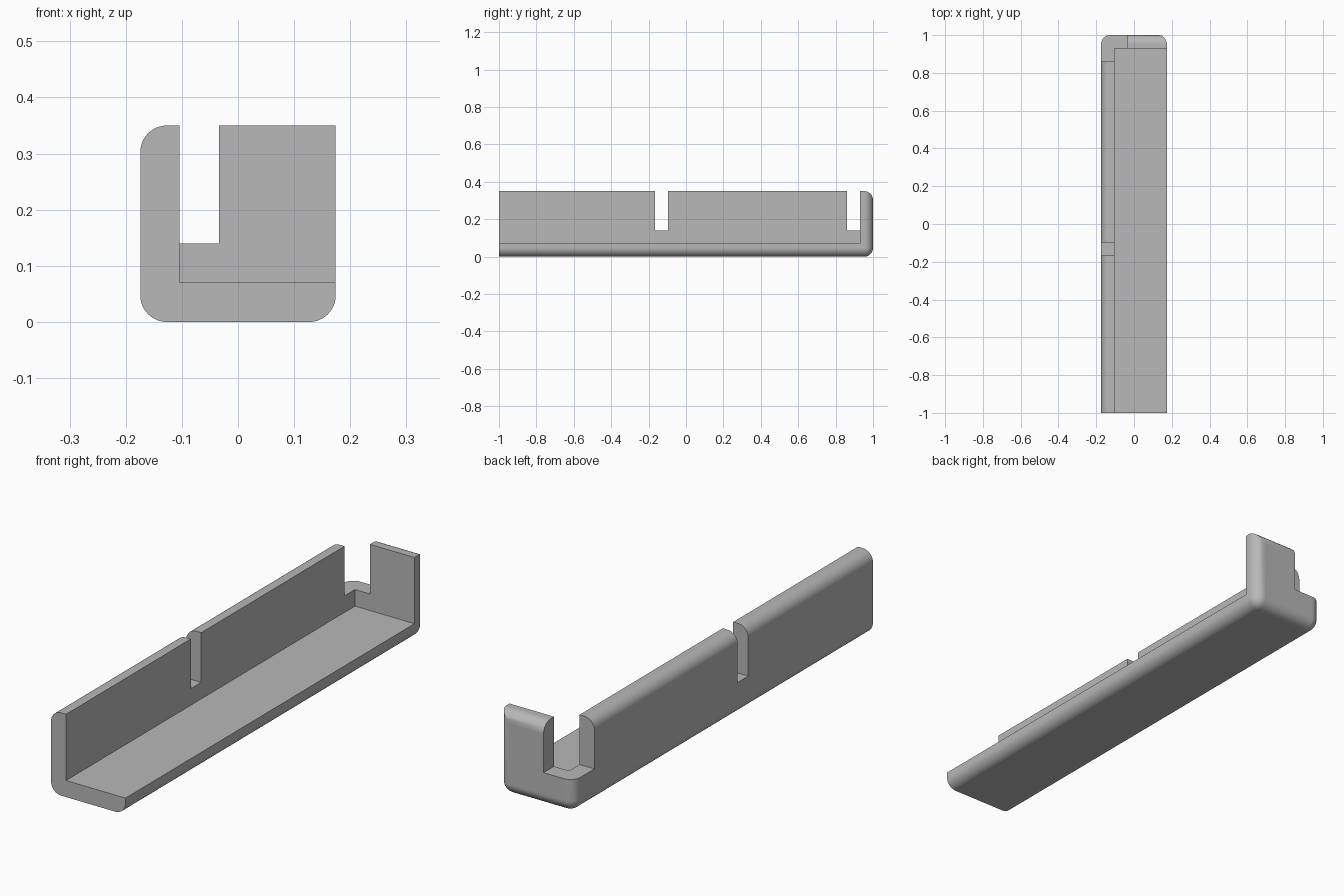
import bpy, bmesh
from math import radians

cube = bpy.data.objects.get("Cube")
if cube:
    bpy.data.objects.remove(cube, do_unlink=True)

HALF_W, HALF_L, HEIGHT = 0.174, 1.0, 0.35
WALL, RADIUS, NOTCH_Z = 0.07, 0.047, 0.14
OVER = 0.1  # how far cutters reach past the body

grey = bpy.data.materials.new("plain grey")
grey.use_nodes = True
colour = (0.48, 0.48, 0.48, 1)
grey.diffuse_color = colour
grey.node_tree.nodes["Principled BSDF"].inputs["Base Color"].default_value = colour


def box(name, low, high, rounded=None):
    """Box between two corners; edges accepted by rounded(midpoint) get a fillet."""
    bm = bmesh.new()
    bmesh.ops.create_cube(bm, size=1)
    for v in bm.verts:
        v.co = [(a + b) / 2 + c * (b - a) for a, b, c in zip(low, high, v.co)]
    if rounded:
        edges = [e for e in bm.edges if rounded((e.verts[0].co + e.verts[1].co) / 2)]
        bmesh.ops.bevel(bm, geom=edges, offset=RADIUS, segments=12,
                        profile=0.5, affect='EDGES')
    mesh = bpy.data.meshes.new(name)
    bm.to_mesh(mesh)
    bm.free()
    mesh.materials.append(grey)
    obj = bpy.data.objects.new(name, mesh)
    bpy.context.collection.objects.link(obj)
    return obj


def body_edge(mid):
    """All edges but the square front end and the open upper +x edge."""
    at_front = mid.y < -HALF_L + 0.01
    open_edge = mid.x > HALF_W - 0.01 and mid.z > HEIGHT - 0.01
    return not at_front and not open_edge


# Rounded outer body
tray = box("corner_tray", (-HALF_W, -HALF_L, 0), (HALF_W, HALF_L, HEIGHT), body_edge)

# Hollow interior, middle slot in the side wall, and open corner at the back
inner_x = -HALF_W + WALL
top = HEIGHT + OVER
cutters = [
    box("interior_cutter", (inner_x, -HALF_L - OVER, WALL),
        (HALF_W + OVER, HALF_L - WALL, top)),
    box("slot_cutter", (-HALF_W - OVER, -0.167, NOTCH_Z),
        (inner_x + OVER, -0.097, top)),
    box("corner_cutter", (-HALF_W - OVER, HALF_L - 2 * WALL, NOTCH_Z),
        (inner_x + WALL, HALF_L + OVER, top)),
]

bpy.ops.object.select_all(action='DESELECT')
tray.select_set(True)
bpy.context.view_layer.objects.active = tray
for cutter in cutters:
    cut = tray.modifiers.new(cutter.name, 'BOOLEAN')
    cut.operation = 'DIFFERENCE'
    cut.solver = 'EXACT'
    cut.object = cutter
    bpy.ops.object.modifier_apply(modifier=cut.name)
    bpy.data.objects.remove(cutter, do_unlink=True)

# Smooth fillets with crisp flat faces
bpy.ops.object.shade_smooth_by_angle(angle=radians(30))
normals = tray.modifiers.new("flat_face_normals", 'WEIGHTED_NORMAL')
normals.keep_sharp = True
